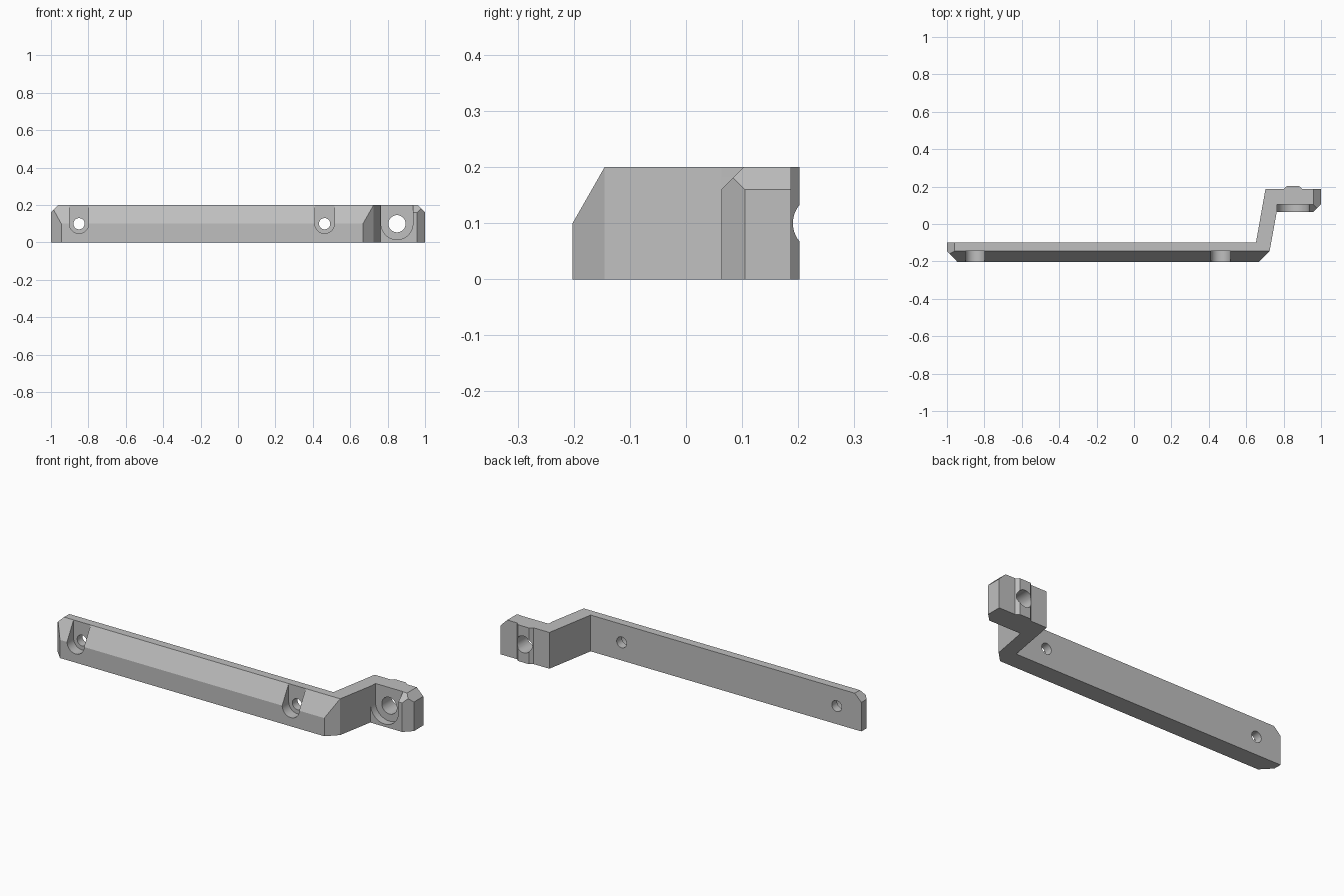
import bpy
import bmesh
from math import cos, sin, pi, radians

cube = bpy.data.objects.get("Cube")
if cube:
    bpy.data.objects.remove(cube)

grey = bpy.data.materials.new("plain grey")
grey.use_nodes = True
colour = (0.52, 0.52, 0.52, 1)
grey.diffuse_color = colour
grey.node_tree.nodes["Principled BSDF"].inputs["Base Color"].default_value = colour


def prism(name, profile, axis, lo, hi):
    """Extrude a 2D profile along an axis, from lo to hi."""
    place = {"x": lambda a, b, t: (t, a, b),
             "y": lambda a, b, t: (a, t, b),
             "z": lambda a, b, t: (a, b, t)}[axis]
    bm = bmesh.new()
    rings = [[bm.verts.new(place(a, b, t)) for a, b in profile] for t in (lo, hi)]
    bm.faces.new(rings[0])
    bm.faces.new(rings[1])
    n = len(profile)
    for i in range(n):
        j = (i + 1) % n
        bm.faces.new((rings[0][i], rings[0][j], rings[1][j], rings[1][i]))
    bmesh.ops.recalc_face_normals(bm, faces=bm.faces)
    mesh = bpy.data.meshes.new(name)
    bm.to_mesh(mesh)
    bm.free()
    mesh.materials.append(grey)
    obj = bpy.data.objects.new(name, mesh)
    bpy.context.collection.objects.link(obj)
    return obj


def arc(x, z, r, start, end, steps):
    angles = [start + (end - start) * i / steps for i in range(steps + 1)]
    return [(x + r * cos(a), z + r * sin(a)) for a in angles]


# Bracket outline seen from above: bar, slanted neck, head with rear rib
TOP = 0.2
outline = [(-1, -0.1), (-1, -0.145), (-0.945, -0.202), (0.668, -0.202),
           (0.725, -0.145), (0.763, 0.063), (0.958, 0.063), (1, 0.105),
           (1, 0.187), (0.9, 0.187), (0.883, 0.202), (0.817, 0.202),
           (0.8, 0.187), (0.703, 0.187), (0.652, -0.1)]
bracket = prism("bracket", outline, "z", 0, TOP)

cutters = []


def cutter(name, profile, axis, lo, hi):
    obj = prism(name, profile, axis, lo, hi)
    obj.hide_render = True
    cutters.append(obj)


# Long bevel on the bar front and small bevel on the head front
cutter("bar_bevel_cutter", [(-0.2077, 0.09), (-0.1393, 0.21), (-0.3, 0.21), (-0.3, 0.09)],
       "x", -1.1, 0.8)
cutter("head_bevel_cutter", [(0.053, 0.15), (0.113, 0.21), (0.04, 0.21), (0.04, 0.15)],
       "x", 0.9, 1.1)

# Clipped upper corners at both ends
for side, name in ((-1, "right"), (1, "left")):
    corner = [(side * 1.01, 0.15), (side * 0.95, 0.21), (side * 1.1, 0.21), (side * 1.1, 0.15)]
    cutter(name + "_corner_cutter", corner, "y", -0.3, 0.3)

# Screw holes, each with a recess that is open at the top
for name, x, hole, recess, front, floor in (
        ("right_screw", -0.85, 0.03, 0.052, -0.3, -0.145),
        ("middle_screw", 0.463, 0.03, 0.052, -0.3, -0.145),
        ("head_screw", 0.85, 0.046, 0.085, 0.02, 0.105)):
    slot = arc(x, TOP / 2, recess, pi, 2 * pi, 24) + [(x + recess, 0.3), (x - recess, 0.3)]
    cutter(name + "_recess_cutter", slot, "y", front, floor)
    cutter(name + "_hole_cutter", arc(x, TOP / 2, hole, 0, 2 * pi, 40)[:-1],
           "y", front, floor + 0.15)

# Cut the bracket, then remove the cutters
bpy.ops.object.select_all(action="DESELECT")
bpy.context.view_layer.objects.active = bracket
bracket.select_set(True)
for obj in cutters:
    mod = bracket.modifiers.new(obj.name, "BOOLEAN")
    mod.operation = "DIFFERENCE"
    mod.solver = "EXACT"
    mod.object = obj
    bpy.ops.object.modifier_apply(modifier=mod.name)
for obj in cutters:
    bpy.data.objects.remove(obj)

bpy.ops.object.shade_smooth_by_angle(angle=radians(20))
